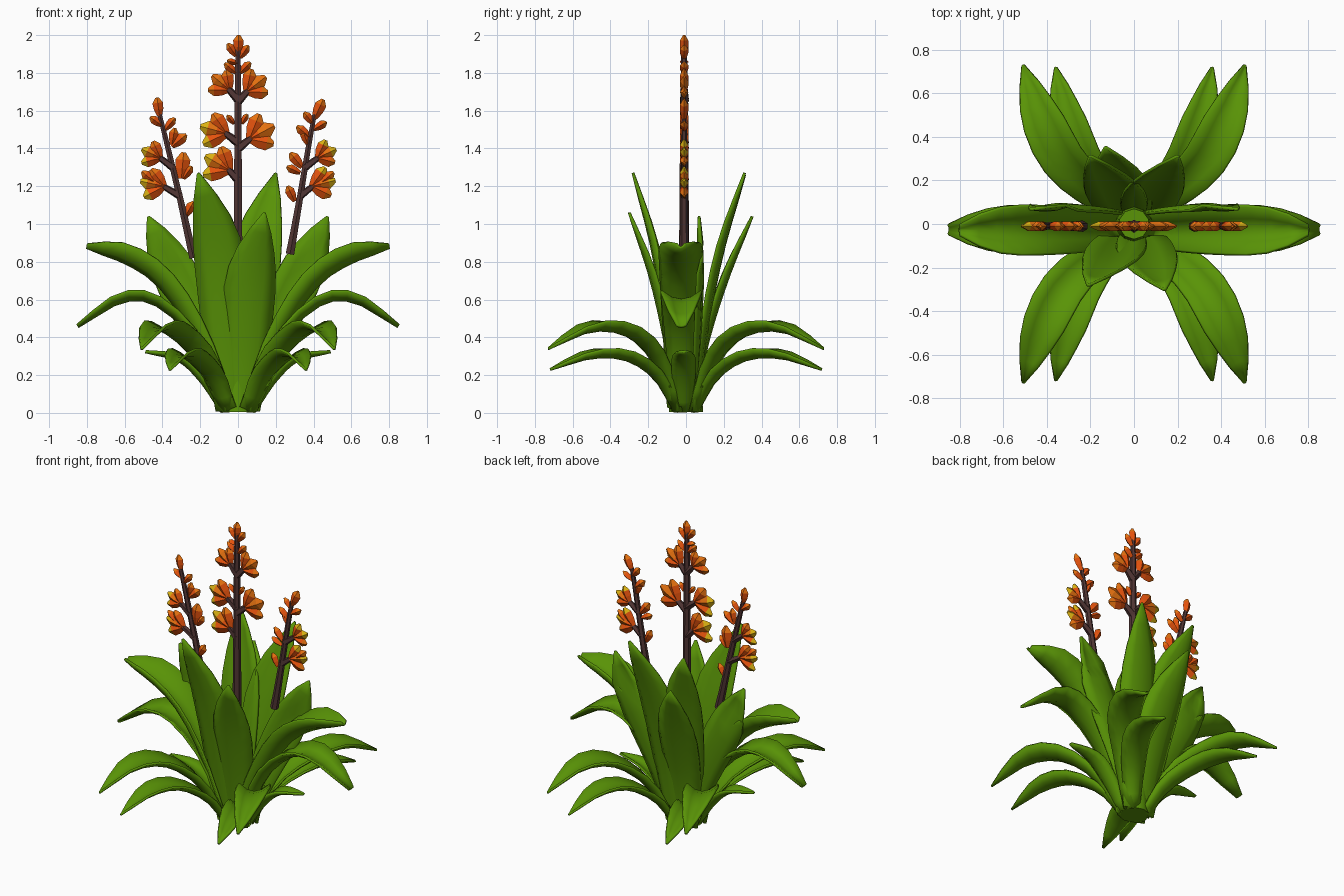
import bpy, bmesh, math
from mathutils import Vector

if "Cube" in bpy.data.objects:
    bpy.data.objects.remove(bpy.data.objects["Cube"])


def material(name, rgb):
    m = bpy.data.materials.new(name)
    m.diffuse_color = (*rgb, 1)
    m.use_nodes = True
    m.node_tree.nodes["Principled BSDF"].inputs["Base Color"].default_value = m.diffuse_color
    return m


GREEN = material("leaf_green", (0.10, 0.295, 0.002))
BROWN = material("stalk_brown", (0.082, 0.036, 0.034))
RED = material("petal_red_orange", (0.78, 0.085, 0.004))
ORANGE = material("petal_orange", (0.78, 0.165, 0.005))
YELLOW = material("petal_yellow", (0.70, 0.44, 0.006))


def finish(name, bm, mats, smooth=None):
    bmesh.ops.recalc_face_normals(bm, faces=bm.faces)
    me = bpy.data.meshes.new(name)
    bm.to_mesh(me)
    bm.free()
    ob = bpy.data.objects.new(name, me)
    bpy.context.collection.objects.link(ob)
    for m in mats:
        me.materials.append(m)
    if smooth:
        bpy.ops.object.select_all(action='DESELECT')
        ob.select_set(True)
        bpy.context.view_layer.objects.active = ob
        bpy.ops.object.shade_smooth_by_angle(angle=math.radians(smooth))
    return ob


def curve_point(pts, t):
    """Catmull-Rom point at t in 0..1 through pts."""
    p = [2 * pts[0] - pts[1]] + pts + [2 * pts[-1] - pts[-2]]
    n = len(pts) - 1
    i = min(int(t * n), n - 1)
    u = t * n - i
    a, b, c, d = p[i:i + 4]
    return 0.5 * (2 * b + (c - a) * u + (2 * a - 5 * b + 4 * c - d) * u * u
                  + (3 * b - a - 3 * c + d) * u ** 3)


def leaf(name, pts, side, half, cup, base=0.45, fullness=0.62, point=0.04):
    """Channelled blade along pts; cup raises the edges, point is the tip width."""
    pts = [Vector(p) for p in pts]
    bm = bmesh.new()
    rows, cols = 11, 5
    grid = []
    for r in range(rows):
        t = r / (rows - 1)
        c = curve_point(pts, t)
        tan = (curve_point(pts, min(t + .02, 1)) - curve_point(pts, max(t - .02, 0))).normalized()
        s = Vector(side)
        s = (s - tan * s.dot(tan)).normalized()
        nrm = s.cross(tan)
        if nrm.z < 0:
            nrm = -nrm
        if t < fullness:
            w = base + (1 - base) * math.sin(t / fullness * math.pi / 2)
        else:
            w = max(point, 1 - ((t - fullness) / (1 - fullness)) ** 1.8 * (1 - point))
        w *= half
        row = []
        for k in range(cols):
            u = k / (cols - 1) * 2 - 1
            row.append(bm.verts.new(c + s * (u * w) + nrm * (cup * w * (u * u - .5))))
        grid.append(row)
    for r in range(rows - 1):
        for k in range(cols - 1):
            bm.faces.new((grid[r][k], grid[r][k + 1], grid[r + 1][k + 1], grid[r + 1][k]))
    ob = finish(name, bm, [GREEN], 50)
    mod = ob.modifiers.new("thickness", 'SOLIDIFY')
    mod.thickness = 0.014
    mod.offset = 0


# Side leaves and the four spreading corner pairs
for sx, tag in ((-1, "left"), (1, "right")):
    leaf(f"arching_leaf_{tag}", [(sx * x, -.025, z) for x, z in
         ((.07, .01), (.2, .37), (.42, .59), (.62, .61), (.85, .46))], (0, 1, 0), .108, .45,
         .45, .68, .22)
    leaf(f"broad_side_leaf_{tag}", [(sx * x, -.028, z) for x, z in
         ((.04, .02), (.2, .42), (.38, .70), (.58, .84), (.8, .885))], (0, 1, 0), .112, .9,
         .6, .72, .2)
    leaf(f"small_side_leaf_{tag}", [(sx * x, -.012, z) for x, z in
         ((.08, .01), (.19, .18), (.31, .29), (.49, .325))], (0, 1, 0), .062, .5, .6, .55, .15)
    leaf(f"narrow_upright_leaf_{tag}", [(sx * .03, .04, .02), (sx * .17, .06, .4),
         (sx * .34, .075, .75), (sx * .475, .07, 1.04)], (1, 0, 0), .12, .25)
    for sy, end in ((-1, "front"), (1, "back")):
        leaf(f"spreading_leaf_{end}_{tag}", [(sx * x, sy * y, z) for x, y, z in
             ((.06, .05, .01), (.18, .15, .28), (.33, .30, .43), (.43, .50, .455), (.51, .73, .34))],
             (sx * .85, -sy * .5, 0), .100, .5)
        leaf(f"low_leaf_{end}_{tag}", [(sx * x, sy * y, z) for x, y, z in
             ((.05, .05, .01), (.13, .15, .19), (.24, .31, .3), (.31, .5, .31), (.36, .72, .23))],
             (sx * .9, -sy * .42, 0), .085, .5)

# Upright inner leaves: tip position, half width; midline bows in so tips flare out
for name, (x, y, z), half in (("tall_leaf_back_right", (.2, .31, 1.27), .135),
                              ("tall_leaf_back_left", (-.2, .31, 1.26), .135),
                              ("tall_leaf_front_left", (-.21, -.28, 1.27), .135),
                              ("short_leaf_front_right", (.14, -.30, 1.06), .135),
                              ("short_leaf_back_left", (-.13, .35, 1.04), .135)):
    sy = math.copysign(1, y)
    leaf(name, [(x * .2, sy * .05, .01), (x * .3, sy * .09, z * .32),
                (x * .5, y * .58, z * .68), (x, y, z)], (1, -.1 * x * sy, 0), half, .25, .55, .6)

# Solid heart that closes the middle of the rosette
bm = bmesh.new()
bmesh.ops.create_cone(bm, cap_ends=True, segments=10, radius1=.09, radius2=.07, depth=.5)
bmesh.ops.translate(bm, verts=bm.verts, vec=(0, 0, .255))
finish("rosette_heart", bm, [GREEN], 40)


def rod(bm, pts, r0, r1, sides=6):
    """Tapered tube in the xz plane through (x, z) pts."""
    pts = [Vector((x, -.01, z)) for x, z in pts]
    rings = []
    for i, p in enumerate(pts):
        tan = (pts[min(i + 1, len(pts) - 1)] - pts[max(i - 1, 0)]).normalized()
        a, b = Vector((0, 1, 0)), Vector((0, 1, 0)).cross(tan)
        r = r0 + (r1 - r0) * i / (len(pts) - 1)
        rings.append([bm.verts.new(p + r * (a * math.cos(q) + b * math.sin(q)))
                      for q in (2 * math.pi * k / sides for k in range(sides))])
    for A, B in zip(rings, rings[1:]):
        for k in range(sides):
            bm.faces.new((A[k], A[(k + 1) % sides], B[(k + 1) % sides], B[k]))
    bm.faces.new(rings[0])
    bm.faces.new(rings[-1])


def petal(bm, x, z, ang, length, width, cols):
    """Flattened bud widening to a slanted end; cols = colour index foot to tip."""
    d = Vector((math.cos(ang), 0, math.sin(ang)))
    s = Vector((-d.z, 0, d.x))
    o = Vector((x, -.01, z))
    rings = []
    for t, w, dep in ((0, .45, .013), (.38, .9, .022), (.72, 1, .022), (1, .3, .006)):
        c = o + d * (t * length)
        rings.append([bm.verts.new(c + v) for v in
                      (s * (w * width), Vector((0, dep, 0)), -s * (w * width), Vector((0, -dep, 0)))])
    for i in range(3):
        for k in range(4):
            f = bm.faces.new((rings[i][k], rings[i][(k + 1) % 4],
                              rings[i + 1][(k + 1) % 4], rings[i + 1][k]))
            f.material_index = cols[i]
    bm.faces.new(rings[0])
    bm.faces.new(rings[-1]).material_index = cols[2]


def spike(tag, stem, radius, blooms, buds):
    """Stalk with side twigs, fan-shaped blooms and small single buds."""
    bs, bf = bmesh.new(), bmesh.new()
    rod(bs, stem, radius, radius * .5)
    for x, z, deg, size, tip in blooms:
        a = math.radians(deg)
        # twig runs from the stalk to the foot of the bloom
        k = 0
        while k < len(stem) - 2 and stem[k + 1][1] < z - .05:
            k += 1
        (x0, z0), (x1, z1) = stem[k], stem[k + 1]
        zs = z - .05
        u = (zs - z0) / (z1 - z0)
        rod(bs, [(x0 + (x1 - x0) * u, zs), (x + .01 * math.cos(a), z + .01 * math.sin(a))],
            radius * .85, radius * .6, 5)
        for da, ln, cols in ((-40, .88, (0, 0, 1)), (0, 1, (0, 1, tip)), (40, .95, (0, 0, tip))):
            petal(bf, x, z, a + math.radians(da), size * ln, size * .28, cols)
    for x, z, deg, size in buds:
        petal(bf, x, z, math.radians(deg), size, size * .28, (0, 0, 1))
    finish(f"stalk_{tag}", bs, [BROWN], 40)
    finish(f"blossoms_{tag}", bf, [RED, ORANGE, YELLOW])


# Blooms: x, z, direction in degrees, size, tip colour index; buds without the colour
spike("centre", [(0, .5), (0, .9), (0, 1.4), (0, 1.75), (0, 1.93)], .03,
      [(-.045, 1.71, 140, .12, 1), (.045, 1.70, 38, .13, 1),
       (-.06, 1.48, 165, .145, 2), (.06, 1.45, 28, .15, 1),
       (-.045, 1.285, 150, .15, 2)],
      [(0, 1.90, 88, .10), (-.01, 1.89, 125, .08), (.01, 1.88, 55, .08), (-.01, 1.80, 140, .08),
       (.01, 1.80, 45, .08), (0, 1.85, 165, .06), (.02, 1.53, 60, .06), (-.02, 1.53, 130, .06)])

spike("left", [(-.235, .82), (-.265, .95), (-.31, 1.15), (-.375, 1.42), (-.415, 1.58)], .026,
      [(-.41, 1.35, 155, .11, 2), (-.39, 1.20, 168, .13, 2)],
      [(-.415, 1.57, 98, .1), (-.40, 1.52, 145, .08), (-.385, 1.50, 50, .08),
       (-.35, 1.41, 40, .10), (-.35, 1.42, 80, .09), (-.30, 1.24, 85, .14), (-.29, 1.24, 55, .08),
       (-.28, 1.04, 60, .09), (-.44, 1.22, 140, .09)])

spike("right", [(.275, .84), (.295, .95), (.33, 1.15), (.375, 1.42), (.405, 1.58)], .026,
      [(.42, 1.35, 25, .11, 2), (.39, 1.20, 14, .13, 2)],
      [(.405, 1.56, 65, .11), (.40, 1.53, 130, .08), (.40, 1.5, 30, .08),
       (.38, 1.46, 140, .09), (.37, 1.42, 110, .08), (.34, 1.30, 130, .10), (.33, 1.27, 155, .08),
       (.30, 1.12, 115, .09), (.43, 1.21, 40, .1)])
